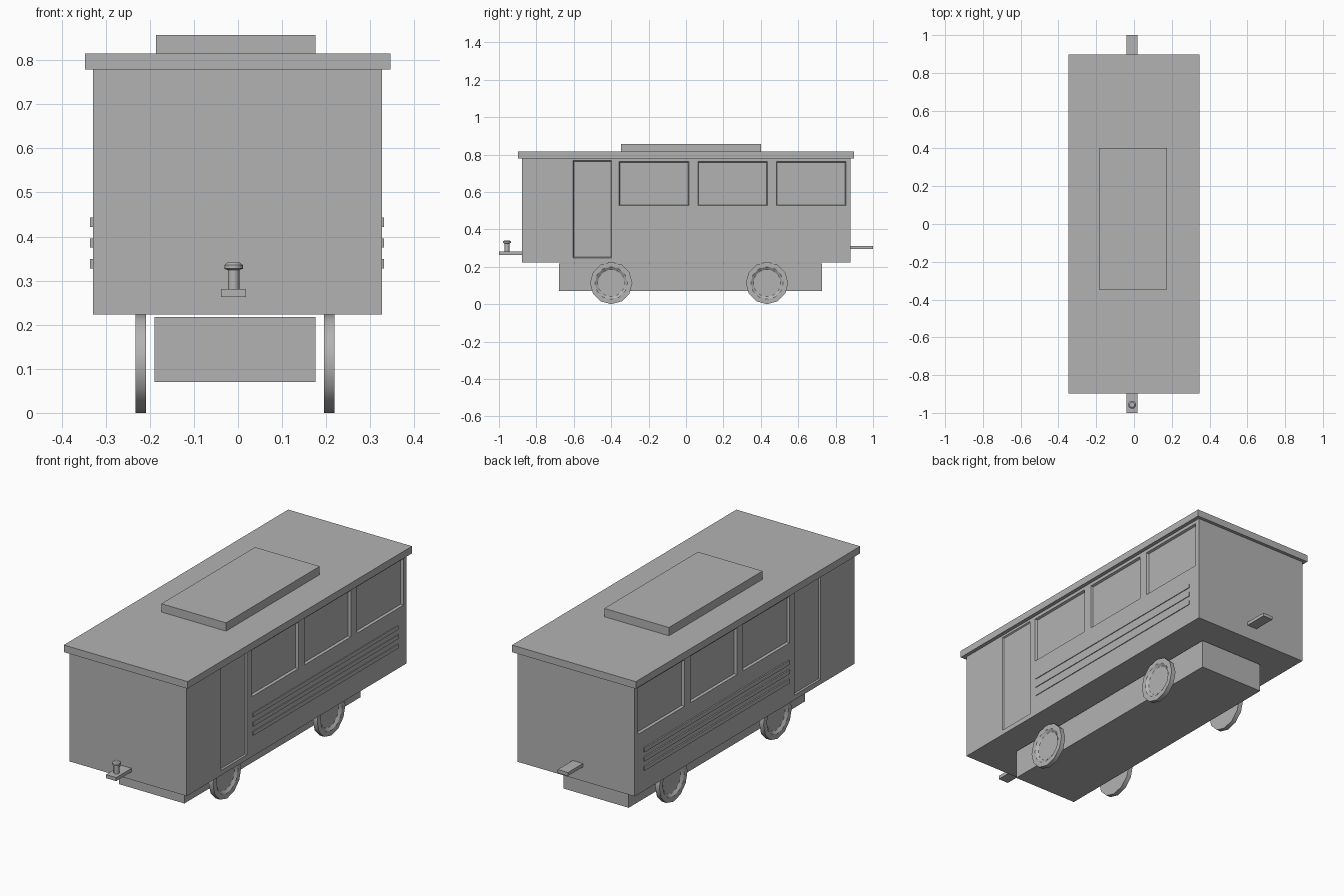
import bpy, bmesh, math
from mathutils import Matrix, Vector

if "Cube" in bpy.data.objects:
    bpy.data.objects.remove(bpy.data.objects["Cube"])

grey = bpy.data.materials.new("dark_grey")
grey.diffuse_color = (0.45, 0.45, 0.45, 1)
grey.use_nodes = True
grey.node_tree.nodes["Principled BSDF"].inputs["Base Color"].default_value = grey.diffuse_color


def finish(name, bm):
    bmesh.ops.recalc_face_normals(bm, faces=bm.faces[:])
    me = bpy.data.meshes.new(name)
    bm.to_mesh(me)
    bm.free()
    me.materials.append(grey)
    ob = bpy.data.objects.new(name, me)
    bpy.context.collection.objects.link(ob)
    return ob


def add_box(bm, x, y, z):
    size = (x[1] - x[0], y[1] - y[0], z[1] - z[0])
    mid = ((x[0] + x[1]) / 2, (y[0] + y[1]) / 2, (z[0] + z[1]) / 2)
    m = Matrix.Translation(mid) @ Matrix.Diagonal((*size, 1))
    return bmesh.ops.create_cube(bm, size=1, matrix=m)["verts"]


def box(name, x, y, z):
    bm = bmesh.new()
    add_box(bm, x, y, z)
    return finish(name, bm)


def lathe(name, profile, segments, matrix):
    # profile of (radius, height) points turned around local z
    bm = bmesh.new()
    rings = [[bm.verts.new(matrix @ Vector((r * math.cos(a), r * math.sin(a), h)))
              for a in (2 * math.pi * i / segments for i in range(segments))]
             for r, h in profile]
    for a, b in zip(rings, rings[1:]):
        for i in range(segments):
            j = (i + 1) % segments
            bm.faces.new((a[i], a[j], b[j], b[i]))
    bm.faces.new(rings[0])
    bm.faces.new(rings[-1])
    ob = finish(name, bm)
    bpy.ops.object.select_all(action='DESELECT')
    ob.select_set(True)
    bpy.context.view_layer.objects.active = ob
    bpy.ops.object.shade_smooth_by_angle(angle=math.radians(32))
    return ob


# Body with shallow recessed windows and doors on both sides
SIDE = 0.328
body = box("body", (-SIDE - 0.001, SIDE - 0.001), (-0.877, 0.88), (0.223, 0.78))
openings = [((-0.608, -0.393), (0.244, 0.771), 0.007)]
openings += [((y, y + 0.38), (0.523, 0.766), 0.012) for y in (-0.361, 0.059, 0.479)]
bm = bmesh.new()
for s in (-1, 1):
    for y, z, depth in openings:
        inner, outer = s * (SIDE - depth) - 0.001, s * (SIDE + depth) - 0.001
        verts = add_box(bm, sorted((inner, outer)), y, z)
        # slight taper so the reveals slope inward
        for v in verts:
            if abs(v.co.x - inner) < 1e-4:
                v.co.y += 0.008 if v.co.y < sum(y) / 2 else -0.008
                v.co.z += 0.008 if v.co.z < sum(z) / 2 else -0.008
cutter = finish("opening_cutter", bm)
cutter.hide_render = True
mod = body.modifiers.new("openings", 'BOOLEAN')
mod.object = cutter
mod.solver = 'EXACT'
bpy.context.view_layer.objects.active = body
bpy.ops.object.modifier_apply(modifier=mod.name)
bpy.data.objects.remove(cutter)

# Roof and raised roof vent
box("roof", (-0.347, 0.346), (-0.897, 0.897), (0.779, 0.815))
box("roof_vent", (-0.186, 0.176), (-0.347, 0.402), (0.815, 0.857))

# Chassis below the floor
box("chassis", (-0.189, 0.176), (-0.68, 0.728), (0.07, 0.218))

# Three trim strips along each side
for z in (0.328, 0.375, 0.422):
    box("left_trim_strip", (-0.336, -0.325), (-0.35, 0.81), (z, z + 0.021))
    box("right_trim_strip", (0.32, 0.331), (-0.35, 0.81), (z, z + 0.021))

# Wheels: low-poly discs with a dished outer face
wheel_profile = [(0.113, -0.012), (0.113, 0.012), (0.087, 0.012), (0.073, 0.002)]
for s in (-1, 1):
    for y in (-0.4, 0.433):
        m = Matrix.Translation((s * 0.214 - 0.007, y, 0.113)) @ Matrix.Rotation(s * math.pi / 2, 4, 'Y')
        lathe("wheel", wheel_profile, 12, m)

# Couplers: front plate with a pin, rear plate
box("front_coupler", (-0.039, 0.018), (-1.0, -0.87), (0.263, 0.281))
box("rear_coupler", (-0.039, 0.018), (0.87, 1.0), (0.295, 0.312))
lathe("coupler_pin", [(0.013, 0.28), (0.013, 0.324), (0.021, 0.327), (0.021, 0.335), (0.014, 0.341)],
      12, Matrix.Translation((-0.01, -0.957, 0)))
